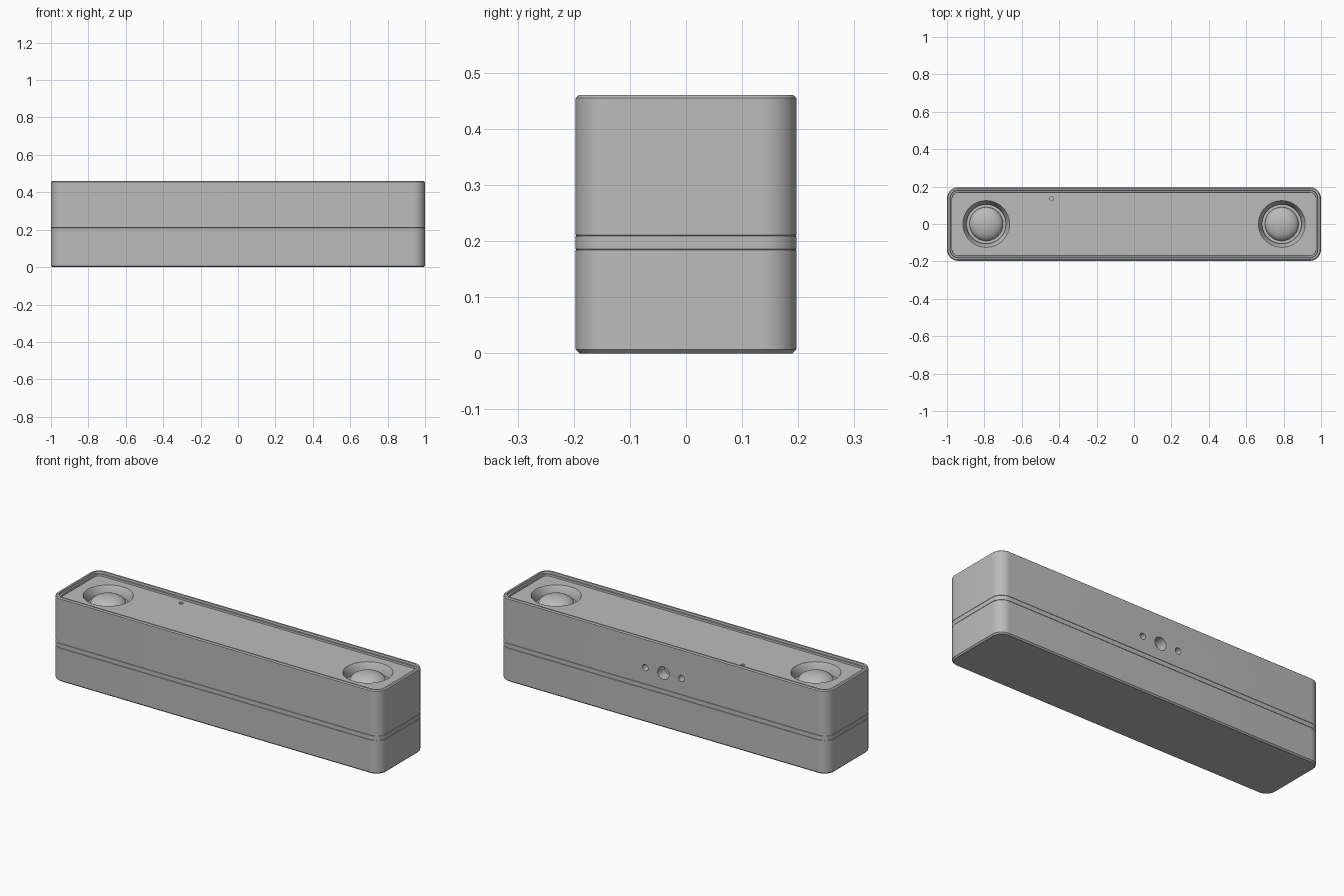
import bpy, bmesh, math
from mathutils import Matrix

cube = bpy.data.objects.get("Cube")
if cube:
    bpy.data.objects.remove(cube, do_unlink=True)

HALF_X, HALF_Y, RADIUS = 1.0, 0.197, 0.06
FACE_Z = 0.44

grey = bpy.data.materials.new("plain grey")
grey.use_nodes = True
grey.diffuse_color = (0.5, 0.5, 0.5, 1)
grey.node_tree.nodes["Principled BSDF"].inputs["Base Color"].default_value = (0.5, 0.5, 0.5, 1)


def finish(name, bm, angle=30):
    bmesh.ops.recalc_face_normals(bm, faces=bm.faces)
    mesh = bpy.data.meshes.new(name)
    bm.to_mesh(mesh)
    bm.free()
    mesh.materials.append(grey)
    obj = bpy.data.objects.new(name, mesh)
    bpy.context.collection.objects.link(obj)
    smooth(obj, angle)
    return obj


def smooth(obj, angle=30):
    bpy.ops.object.select_all(action='DESELECT')
    obj.select_set(True)
    bpy.context.view_layer.objects.active = obj
    bpy.ops.object.shade_smooth_by_angle(angle=math.radians(angle))


def bridge(bm, rings):
    for a, b in zip(rings, rings[1:]):
        n = len(a)
        for i in range(n):
            bm.faces.new((a[i], a[(i + 1) % n], b[(i + 1) % n], b[i]))


def rounded_loft(name, sections, steps=10):
    """Loft rounded rectangles given as (inset, z), closed at both ends."""
    bm = bmesh.new()
    rings = []
    for inset, z in sections:
        r = RADIUS - inset
        cx, cy = HALF_X - RADIUS, HALF_Y - RADIUS
        ring = []
        for q, (sx, sy) in enumerate([(1, 1), (-1, 1), (-1, -1), (1, -1)]):
            for k in range(steps + 1):
                a = (q + k / steps) * math.pi / 2
                ring.append(bm.verts.new((sx * cx + r * math.cos(a), sy * cy + r * math.sin(a), z)))
        rings.append(ring)
    bridge(bm, rings)
    bm.faces.new(rings[0])
    bm.faces.new(rings[-1])
    return finish(name, bm)


def lathe(name, profile, x, steps=48):
    """Spin an open (radius, z) profile about a vertical axis; the last ring is capped."""
    bm = bmesh.new()
    rings = [[bm.verts.new((x + r * math.cos(2 * math.pi * k / steps),
                            r * math.sin(2 * math.pi * k / steps), z)) for k in range(steps)]
             for r, z in profile]
    bridge(bm, rings)
    bm.faces.new(rings[-1])
    return finish(name, bm)


def drill(target, radius, depth, location, along_y=False):
    """Cut a round blind hole centred on location."""
    bm = bmesh.new()
    turn = Matrix.Rotation(math.pi / 2, 4, 'X') if along_y else Matrix()
    bmesh.ops.create_cone(bm, cap_ends=True, segments=48, radius1=radius, radius2=radius,
                          depth=2 * depth, matrix=Matrix.Translation(location) @ turn)
    cutter = finish("hole_cutter", bm)
    mod = target.modifiers.new("hole", 'BOOLEAN')
    mod.operation = 'DIFFERENCE'
    mod.solver = 'EXACT'
    mod.object = cutter
    bpy.context.view_layer.objects.active = target
    bpy.ops.object.modifier_apply(modifier=mod.name)
    bpy.data.objects.remove(cutter, do_unlink=True)


# Housing in three stacked shells with hairline seams
rounded_loft("rear_housing", [(0.007, 0), (0, 0.007), (0, 0.184), (0.002, 0.185)])
rounded_loft("middle_band", [(0.002, 0.185), (0, 0.186), (0, 0.209), (0.002, 0.21)])
front = rounded_loft("front_housing", [
    (0.002, 0.21), (0, 0.211), (0, 0.455), (0.006, 0.46), (0.016, 0.46),
    (0.018, 0.45), (0.027, 0.45), (0.028, FACE_Z)])

# Lens wells, indicator pinhole and mounting holes
for side in (-1, 1):
    drill(front, 0.125, 0.08, (side * 0.79, 0, FACE_Z))
    drill(front, 0.017, 0.04, (side * 0.11, HALF_Y, 0.3), True)
drill(front, 0.035, 0.06, (0, HALF_Y, 0.3), True)
drill(front, 0.011, 0.02, (-0.44, 0.135, FACE_Z))
smooth(front)

# Lenses: sloped bezel and domed glass
dome = [(0.09 * math.cos(t * math.pi / 32), 0.395 + 0.045 * math.sin(t * math.pi / 32))
        for t in range(16)]
for side, label in ((1, "left"), (-1, "right")):
    lathe(label + "_lens_bezel", [(0.125, FACE_Z), (0.105, 0.405), (0.105, 0.39), (0.09, 0.39)], side * 0.79)
    lathe(label + "_lens_glass", [(0.09, 0.385)] + dome, side * 0.79)
